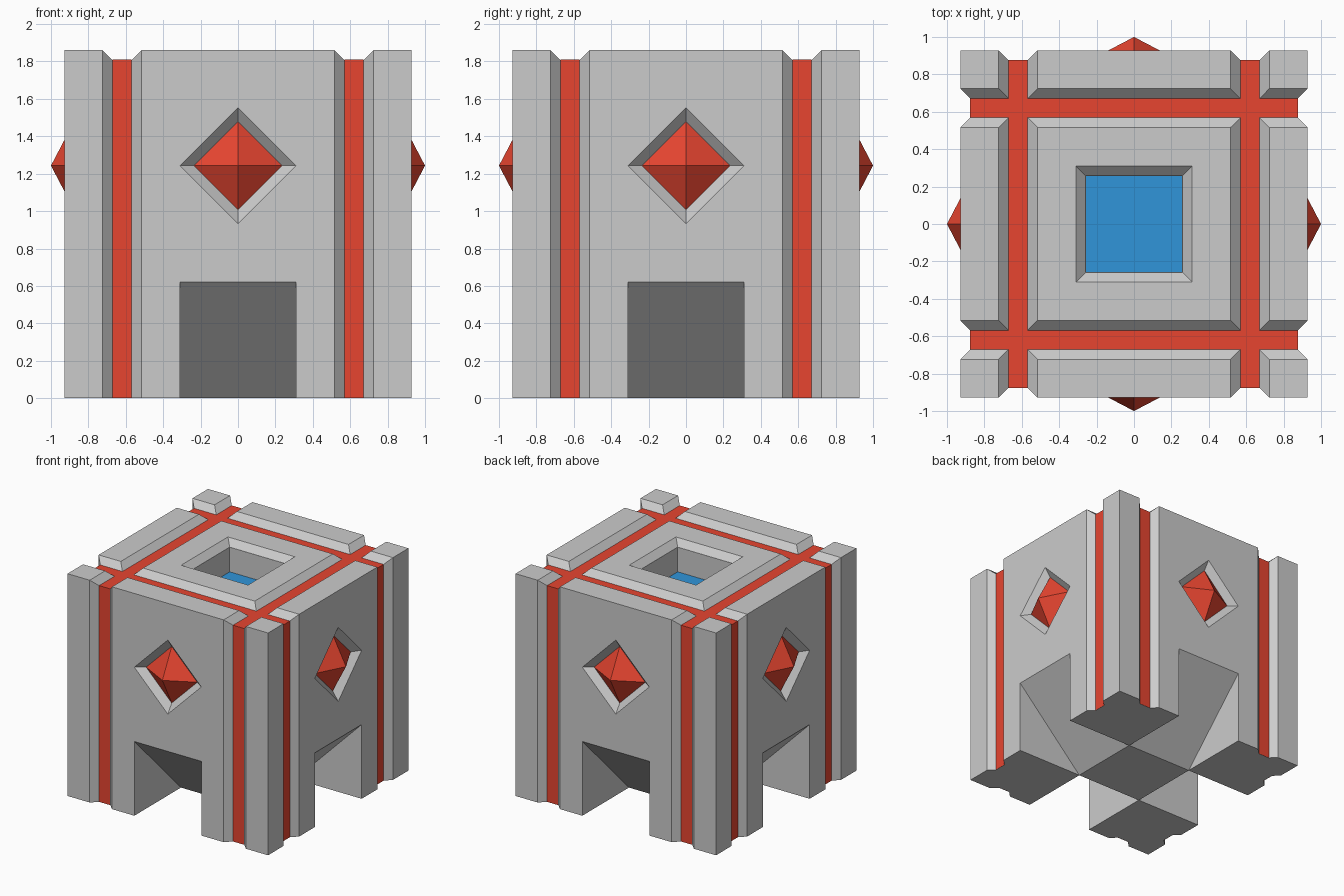
import bpy, bmesh
from math import radians
from mathutils import Matrix, Vector

if "Cube" in bpy.data.objects:
    bpy.data.objects.remove(bpy.data.objects["Cube"])

H, TOP = 0.928, 1.86      # half width and height of the block
U = 0.0516                # bevel depth / width unit
TRACK = 0.62              # groove offset from the centre
GEM_Z = 1.243


def material(name, rgb):
    m = bpy.data.materials.new(name)
    m.diffuse_color = (*rgb, 1)
    m.use_nodes = True
    m.node_tree.nodes["Principled BSDF"].inputs["Base Color"].default_value = m.diffuse_color
    return m


RED = material("red", (0.80, 0.06, 0.03))
BLUE = material("blue", (0.03, 0.30, 0.70))


def add_object(name, bm, matrix=Matrix(), mat=None):
    bm.transform(matrix)
    me = bpy.data.meshes.new(name)
    bm.to_mesh(me)
    bm.free()
    ob = bpy.data.objects.new(name, me)
    bpy.context.collection.objects.link(ob)
    if mat:
        me.materials.append(mat)
    return ob


def loft(name, loop_a, loop_b, matrix=Matrix()):
    """Closed solid between two matching loops of points."""
    bm = bmesh.new()
    a = [bm.verts.new(p) for p in loop_a]
    b = [bm.verts.new(p) for p in loop_b]
    bm.faces.new(a)
    bm.faces.new(b)
    n = len(a)
    for i in range(n):
        j = (i + 1) % n
        bm.faces.new((a[i], a[j], b[j], b[i]))
    bmesh.ops.recalc_face_normals(bm, faces=bm.faces)
    return add_object(name, bm, matrix)


def rect(x, y, z, cx=0):
    return [(cx - x, -y, z), (cx + x, -y, z), (cx + x, y, z), (cx - x, y, z)]


def diamond(r, z):
    return [(r, 0, z), (0, r, z), (-r, 0, z), (0, -r, z)]


def carve(target, cutter):
    mod = target.modifiers.new("cut", 'BOOLEAN')
    mod.operation, mod.solver, mod.object = 'DIFFERENCE', 'EXACT', cutter
    bpy.context.view_layer.objects.active = target
    bpy.ops.object.modifier_apply(modifier=mod.name)
    bpy.data.objects.remove(cutter)


def turn(k):
    return Matrix.Rotation(radians(90 * k), 4, 'Z')


def side(k, z):
    """Frame on side k at height z: local x across, y up, z outward."""
    return turn(k) @ Matrix.Translation((0, -H, z)) @ Matrix.Rotation(radians(90), 4, 'X')


roof = Matrix.Translation((0, 0, TOP))

# Main block
block = loft("block", rect(H, H, 0), rect(H, H, TOP))

# Bevelled grooves over the roof and down every side
def groove(matrix, cx):
    carve(block, loft("cutter", rect(U, 2.5, -U, cx), rect(3 * U, 2.5, U, cx), matrix))

for s in (-1, 1):
    for k in range(2):
        groove(roof @ turn(k), s * TRACK)
    for k in range(4):
        groove(side(k, 1), s * TRACK)

# Roof well: bevelled rim and straight shaft
carve(block, loft("cutter", rect(5 * U, 5 * U, -U), rect(7 * U, 7 * U, U), roof))
carve(block, loft("cutter", rect(0.2575, 0.2575, -0.26), rect(0.2575, 0.2575, 0.1), roof))

# Gem sockets and sloped doorways on all sides
for k in range(4):
    carve(block, loft("cutter", diamond(0.237, -U), diamond(0.383, U), side(k, GEM_Z)))
    ramp = [(-H - 0.1, 0.722), (-0.212, -0.1), (-H - 0.1, -0.1)]
    carve(block, loft("cutter", [(-0.31, y, z) for y, z in ramp],
                      [(0.31, y, z) for y, z in ramp], turn(k)))

# Red bands lying on the groove floors
E, T = H - U + 0.001, TOP - U + 0.001
path = [(-E, 0), (-E, T), (E, T), (E, 0)]
for k in range(4):
    bm = bmesh.new()
    left = [bm.verts.new((TRACK - U, y, z)) for y, z in path]
    right = [bm.verts.new((TRACK + U, y, z)) for y, z in path]
    for i in range(3):
        bm.faces.new((left[i], right[i], right[i + 1], left[i + 1]))
    add_object(f"red_band_{k + 1}", bm, turn(k), RED)

# Pyramid gems
for k in range(4):
    bm = bmesh.new()
    bmesh.ops.create_cone(bm, segments=4, radius1=0.236, radius2=0, depth=1 - H + U,
                          cap_ends=False,
                          matrix=Matrix.Translation((0, 0, (1 - H - U) / 2)))
    add_object(f"gem_{k + 1}", bm, side(k, GEM_Z), RED)

# Blue floor of the well
bm = bmesh.new()
bm.faces.new([bm.verts.new(p) for p in rect(0.2575, 0.2575, -0.258)])
add_object("well_floor", bm, roof, BLUE)
